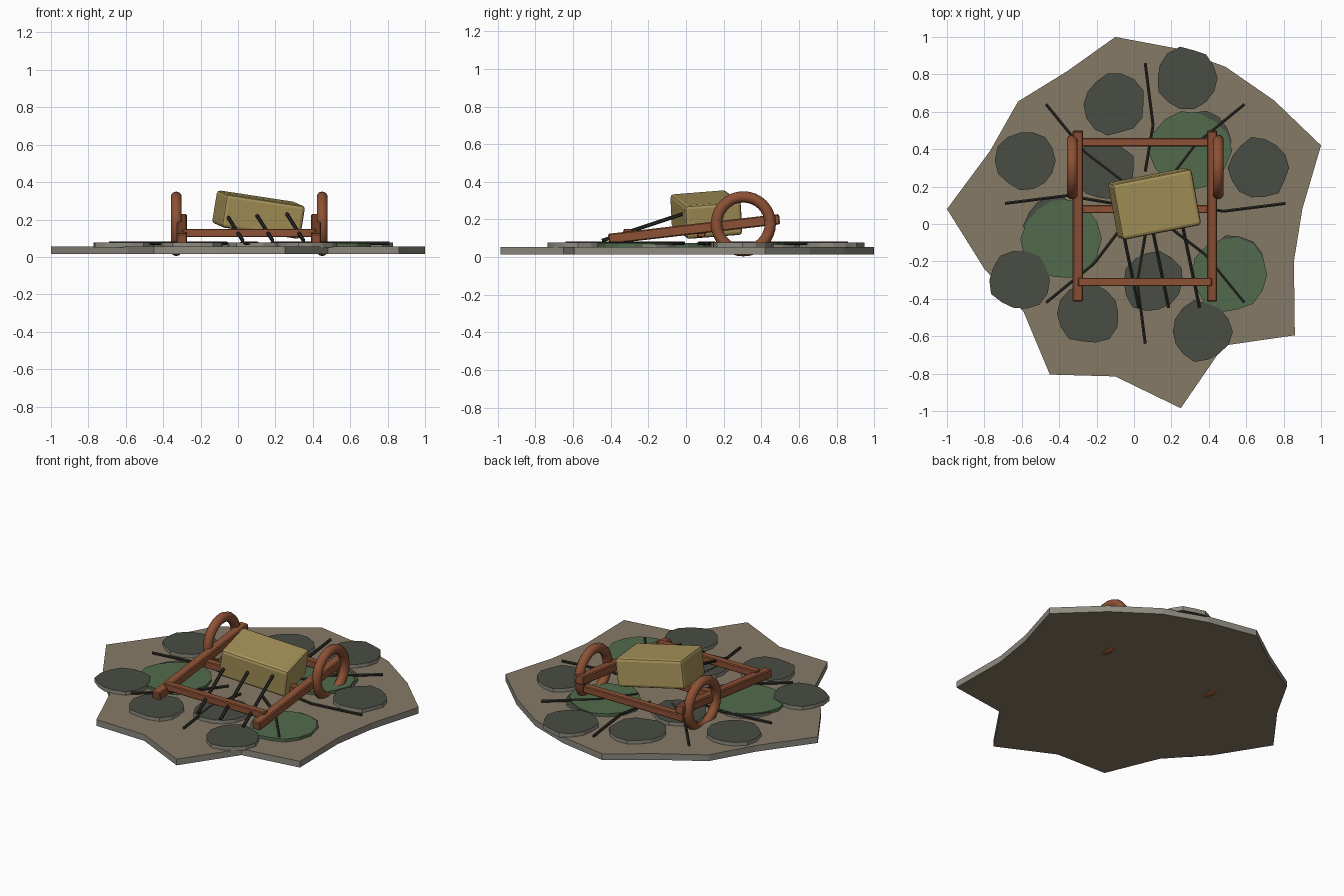
import bpy, bmesh, math, random
from mathutils import Vector

if "Cube" in bpy.data.objects:
    bpy.data.objects.remove(bpy.data.objects["Cube"])

random.seed(4)

def mat(name, r, g, b):
    m = bpy.data.materials.new(name)
    m.diffuse_color = tuple((c / 255) ** 2.2 for c in (r, g, b)) + (1,)
    m.use_nodes = True
    m.node_tree.nodes["Principled BSDF"].inputs["Base Color"].default_value = m.diffuse_color
    return m

EARTH = mat("earth", 133, 121, 102)
STONE = mat("stone_side", 140, 137, 127)
SLATE = mat("slate", 74, 78, 69)
MOSS = mat("moss", 82, 107, 77)
TWIG = mat("twig", 48, 48, 43)
RUST = mat("rust", 140, 82, 56)
STRAW = mat("straw", 166, 146, 90)

def finish(name, bm, *mats):
    bmesh.ops.recalc_face_normals(bm, faces=bm.faces)
    me = bpy.data.meshes.new(name)
    bm.to_mesh(me)
    bm.free()
    ob = bpy.data.objects.new(name, me)
    bpy.context.collection.objects.link(ob)
    for m in mats:
        me.materials.append(m)
    return ob

def slab(name, pts, z0, z1, top, side):
    bm = bmesh.new()
    lo = [bm.verts.new((x, y, z0)) for x, y in pts]
    hi = [bm.verts.new((x, y, z1)) for x, y in pts]
    bm.faces.new(lo[::-1])
    bm.faces.new(hi)
    n = len(pts)
    for i in range(n):
        j = (i + 1) % n
        bm.faces.new((lo[i], lo[j], hi[j], hi[i])).material_index = 1
    return finish(name, bm, top, side)

def disc(name, x, y, r, z0, z1, top, side, n=14, jitter=0.07):
    pts = []
    for i in range(n):
        a = math.tau * i / n
        k = r * (1 + random.uniform(-jitter, jitter))
        pts.append((x + k * math.cos(a), y + k * math.sin(a)))
    return slab(name, pts, z0, z1, top, side)

def box(name, loc, size, rot, m, bevel, seg=1):
    bm = bmesh.new()
    bmesh.ops.create_cube(bm, size=1)
    bmesh.ops.scale(bm, vec=size, verts=bm.verts)
    bmesh.ops.bevel(bm, geom=bm.edges[:], offset=bevel, segments=seg,
                    profile=0.5, affect='EDGES')
    ob = finish(name, bm, m)
    ob.location, ob.rotation_euler = loc, rot
    return ob

def rod(name, a, b, r, m):
    a, b = Vector(a), Vector(b)
    bm = bmesh.new()
    bmesh.ops.create_cone(bm, cap_ends=True, segments=6, radius1=r, radius2=r,
                          depth=(b - a).length)
    ob = finish(name, bm, m)
    ob.location = (a + b) / 2
    ob.rotation_euler = (b - a).to_track_quat('Z', 'Y').to_euler()
    return ob

# broken ground slab
slab("ground_slab", [
    (-.10, 1), (.22, .94), (.49, .84), (.75, .66), (1, .42), (.90, .08),
    (.855, -.20), (.86, -.595), (.48, -.65), (.25, -.985), (-.10, -.815),
    (-.45, -.805), (-.59, -.47), (-.80, -.24), (-1, .08), (-.77, .39),
    (-.62, .655), (-.36, .815)], .015, .055, EARTH, STONE)

# flat slate stones
for i, (x, y) in enumerate([
        (-.575, .34), (-.105, .64), (.285, .78), (.665, .30), (-.61, -.30),
        (-.24, -.48), (.10, -.31), (.36, -.575), (-.16, .29)]):
    disc(f"slate_stone_{i}", x, y, .162, .05, .078, SLATE, STONE)

# mossy patches, each over a stone that peeks out
for i, (x, y, r, dx, dy) in enumerate([
        (-.39, -.08, .21, -.03, .07), (.30, .39, .215, .05, .05),
        (.51, -.27, .20, .02, .04)]):
    disc(f"moss_stone_{i}", x + dx, y + dy, .165, .05, .068, SLATE, STONE)
    disc(f"moss_patch_{i}", x, y, r, .05, .074, MOSS, MOSS, 14, .05)

# radiating bent twigs
C = (.06, .11)
for i in range(8):
    a = math.tau * i / 8
    pts = []
    for r, da in ((.17, 0), (.42, .08 if i % 2 else -.1), (.75, 0)):
        pts.append((C[0] + r * math.cos(a + da), C[1] + r * math.sin(a + da), .074))
    rod(f"twig_{i}_inner", pts[0], pts[1], .009, TWIG)
    rod(f"twig_{i}_outer", pts[1], pts[2], .009, TWIG)

# tilted side rails
for side, x in (("left", -.30), ("right", .417)):
    box(f"{side}_rail", (x, .043, .149), (.056, .915, .055),
        (math.radians(6.6), 0, 0), RUST, .006)

# cross bars
for name, y in (("front", -.31), ("middle", .08), ("back", .437)):
    box(f"{name}_cross_bar", (.058, y, .128), (.716, .045, .045), (0, 0, 0), RUST, .005)

# wheel rims
for side, x in (("left", -.33), ("right", .45)):
    bpy.ops.mesh.primitive_torus_add(
        major_segments=32, minor_segments=10, major_radius=.143, minor_radius=.03,
        location=(x, .305, .177), rotation=(0, math.pi / 2, 0))
    ob = bpy.context.object
    ob.name = f"{side}_wheel"
    ob.data.materials.append(RUST)
    bpy.ops.object.shade_smooth_by_angle(angle=math.radians(40))

# tilted bale
box("bale", (.11, .108, .226), (.435, .305, .18),
    (math.radians(4.5), math.radians(8.5), math.radians(11)), STRAW, .018, 2)

# slanted spikes in front of the bale
for i, x in enumerate((-.065, .095, .26)):
    rod(f"spike_{i}", (x, -.01, .232), (x + .09, -.445, .088), .01, TWIG)
